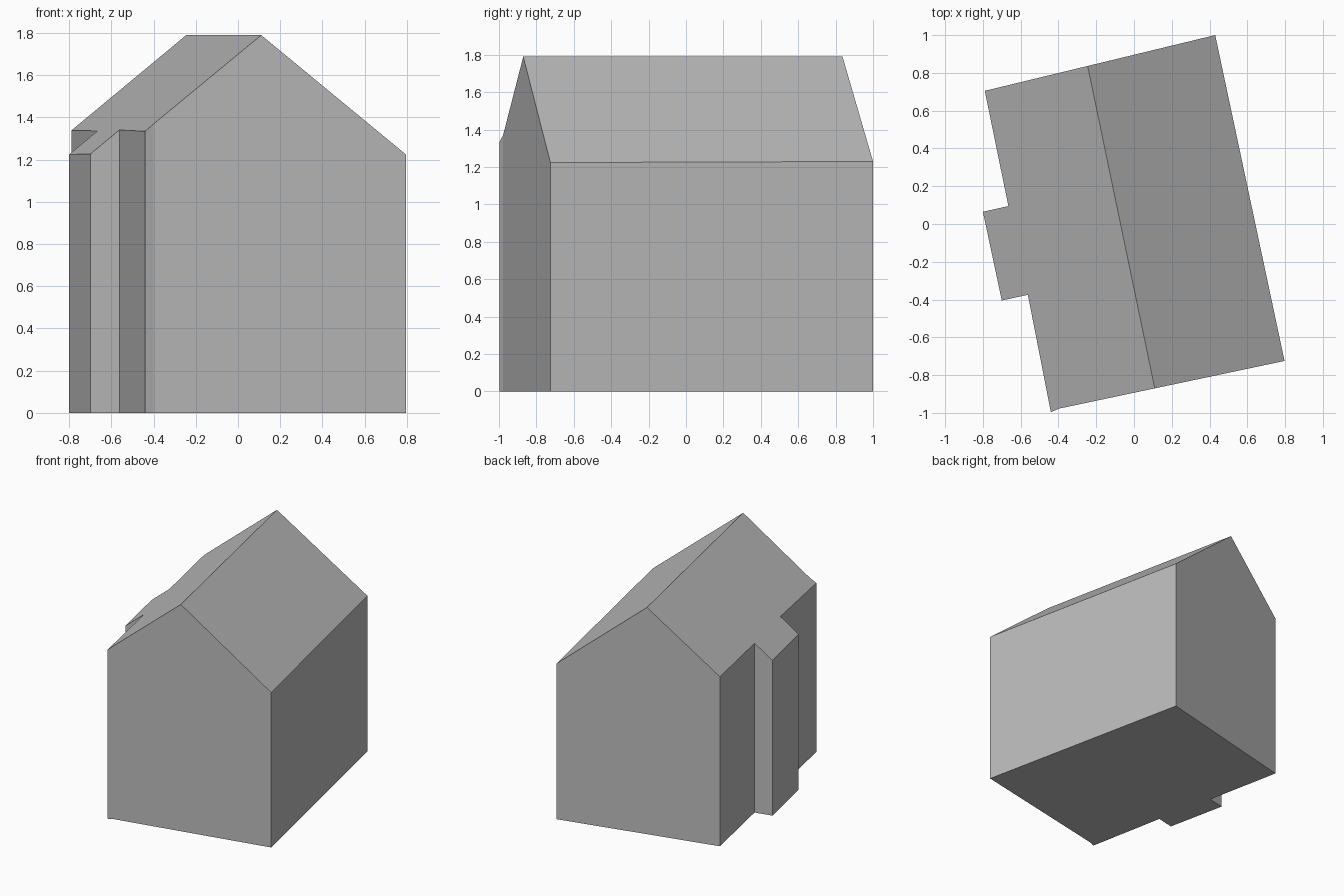
import bpy
import bmesh
from mathutils import Vector

cube = bpy.data.objects.get("Cube")
if cube:
    bpy.data.objects.remove(cube, do_unlink=True)

# Plain wall and roof colour
grey = bpy.data.materials.new("plain_grey")
grey.use_nodes = True
colour = (0.5, 0.5, 0.5, 1)
grey.diffuse_color = colour
grey.node_tree.nodes["Principled BSDF"].inputs["Base Color"].default_value = colour

# Footprint, counter-clockwise, with a chimney bay on the right side
footprint = [(0.43, 1.0), (-0.79, 0.705), (-0.665, 0.095), (-0.80, 0.065),
             (-0.70, -0.405), (-0.562, -0.375), (-0.44, -0.997),
             (-0.40, -0.978), (0.797, -0.725)]
ridge_back = Vector((-0.245, 0.835, 0))
ridge_front = Vector((0.11, -0.87, 0))
RIDGE_Z, PITCH = 1.79, 0.807
across = (ridge_front - ridge_back).cross(Vector((0, 0, 1))).normalized()

# Walls: extrude the footprint
bm = bmesh.new()
floor = bm.faces.new([bm.verts.new((x, y, 0)) for x, y in footprint])
lifted = bmesh.ops.extrude_face_region(bm, geom=[floor], use_keep_orig=True)["geom"]
top_verts = [g for g in lifted if isinstance(g, bmesh.types.BMVert)]
bmesh.ops.translate(bm, verts=top_verts, vec=(0, 0, 1))

# Roof: split the top along the ridge, then pitch both slopes
top = next(g for g in lifted if isinstance(g, bmesh.types.BMFace))
bmesh.ops.bisect_plane(bm, geom=[top] + list(top.edges) + list(top.verts),
                       plane_co=ridge_back, plane_no=across)
for v in bm.verts:
    if v.co.z > 0.5:
        v.co.z = RIDGE_Z - PITCH * abs((v.co - ridge_back).dot(across))
bmesh.ops.recalc_face_normals(bm, faces=bm.faces)

mesh = bpy.data.meshes.new("house")
bm.to_mesh(mesh)
bm.free()
mesh.materials.append(grey)
house = bpy.data.objects.new("house", mesh)
bpy.context.collection.objects.link(house)
